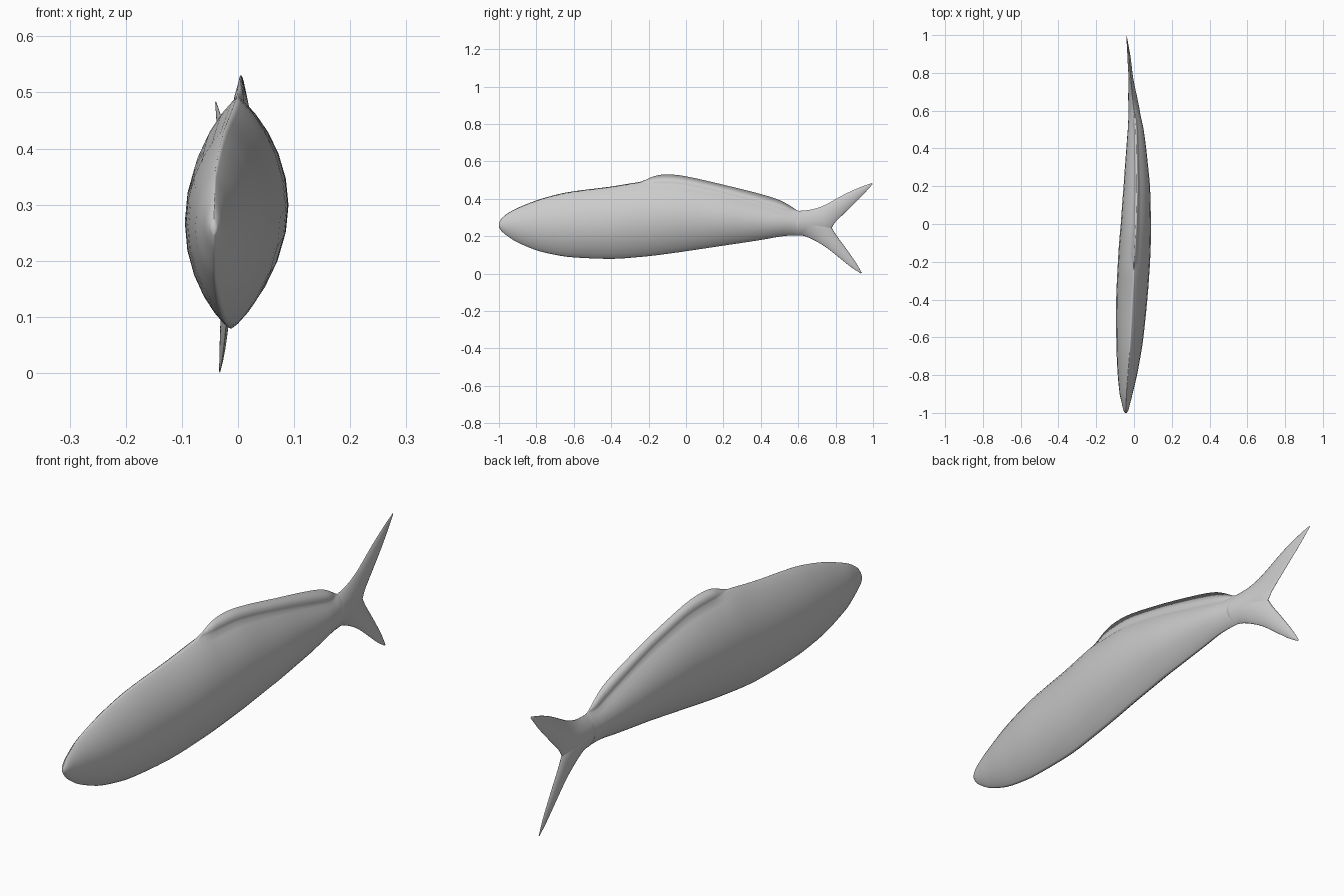
import bpy, bmesh, math
from mathutils import Vector

if "Cube" in bpy.data.objects:
    bpy.data.objects.remove(bpy.data.objects["Cube"])

# Sideways sway of the spine: (y, x)
SWAY = [(-1, -.043), (-.9, -.042), (-.8, -.035), (-.6, -.022), (-.4, -.012), (-.2, 0),
        (0, .01), (.2, .015), (.4, .012), (.5, .009), (.6, .001), (.7, -.01),
        (.8, -.019), (.9, -.028), (1, -.04)]


def spine_x(y):
    for (y0, x0), (y1, x1) in zip(SWAY, SWAY[1:]):
        if y <= y1:
            return x0 + (x1 - x0) * (y - y0) / (y1 - y0)
    return SWAY[-1][1]


def smooth_stations(rows, steps):
    """Catmull-Rom through the stations."""
    rows = [Vector(r) for r in rows]
    pts = [rows[0]] + rows + [rows[-1]]
    out = []
    for a, b, c, d in zip(pts, pts[1:], pts[2:], pts[3:]):
        for k in range(steps):
            t = k / steps
            out.append(0.5 * (2 * b + (c - a) * t + (2 * a - 5 * b + 4 * c - d) * t * t
                              + (3 * b - a - 3 * c + d) * t ** 3))
    return out + [rows[-1]]


def loft(name, rows, steps=3, n=12):
    """Rows: top y, top z, bottom y, bottom z, half width, fin height."""
    bm = bmesh.new()
    rings = []
    for yt, zt, yb, zb, hw, fin in smooth_stations(rows, steps):
        fin = max(fin, 0)
        side = []
        for i in range(1, n + 1):
            t = math.sin(math.pi * (i / n - 0.5))
            w = max(hw, 0) * max(1 - t * t, 0) ** 0.85
            if t > 0:
                w = max(w, min(.009, fin * .3))
            f = (t + 1) / 2
            side.append((w, yb + (yt - yb) * f, zb + (zt - zb) * f))
        loop = [(0, yb, zb)] + side + [(0, yt, zt + fin + .0005)]
        loop += [(-w, y, z) for w, y, z in reversed(side)]
        rings.append([bm.verts.new((spine_x(y) + w, y, z)) for w, y, z in loop])
    m = len(rings[0])
    for a, b in zip(rings, rings[1:]):
        for i in range(m):
            j = (i + 1) % m
            bm.faces.new((a[i], a[j], b[j], b[i]))
    bm.faces.new(rings[0])
    bm.faces.new(rings[-1])
    bmesh.ops.remove_doubles(bm, verts=bm.verts, dist=.0002)
    bmesh.ops.recalc_face_normals(bm, faces=bm.faces)
    me = bpy.data.meshes.new(name)
    bm.to_mesh(me)
    bm.free()
    for p in me.polygons:
        p.use_smooth = True
    ob = bpy.data.objects.new(name, me)
    bpy.context.collection.objects.link(ob)
    return ob


# Body with dorsal fin: y, top, bottom, half width, fin height
BODY = [(-1, .270, .248, .005, 0), (-.985, .296, .226, .013, 0), (-.95, .324, .198, .022, 0),
        (-.9, .351, .167, .034, 0), (-.8, .391, .125, .051, 0), (-.7, .420, .101, .063, 0),
        (-.6, .440, .087, .072, 0), (-.4, .465, .079, .0825, 0), (-.25, .489, .089, .085, 0),
        (-.17, .489, .097, .085, .032), (-.1, .487, .106, .084, .043), (0, .478, .12, .08, .042),
        (.2, .433, .15, .07, .042), (.4, .378, .18, .0525, .047), (.5, .35, .198, .042, .043),
        (.56, .338, .204, .034, .022), (.6, .336, .204, .029, 0), (.66, .325, .205, .02, 0)]
loft("body", [(y, t, y, b, w, f) for y, t, b, w, f in BODY])

# Forked tail
loft("tail_upper_lobe", [(.58, .334, .58, .206, .031, 0), (.64, .338, .68, .205, .025, 0),
                         (.69, .347, .765, .232, .017, 0), (.75, .37, .80, .277, .012, 0),
                         (.85, .425, .885, .36, .009, 0), (.93, .461, .945, .42, .005, 0),
                         (.995, .484, .998, .479, .001, 0)])
loft("tail_lower_lobe", [(.58, .334, .58, .206, .031, 0), (.68, .325, .63, .202, .025, 0),
                         (.765, .262, .69, .176, .016, 0), (.80, .21, .75, .14, .012, 0),
                         (.86, .128, .82, .085, .008, 0), (.91, .056, .885, .033, .005, 0),
                         (.94, .004, .935, .001, .001, 0)])
